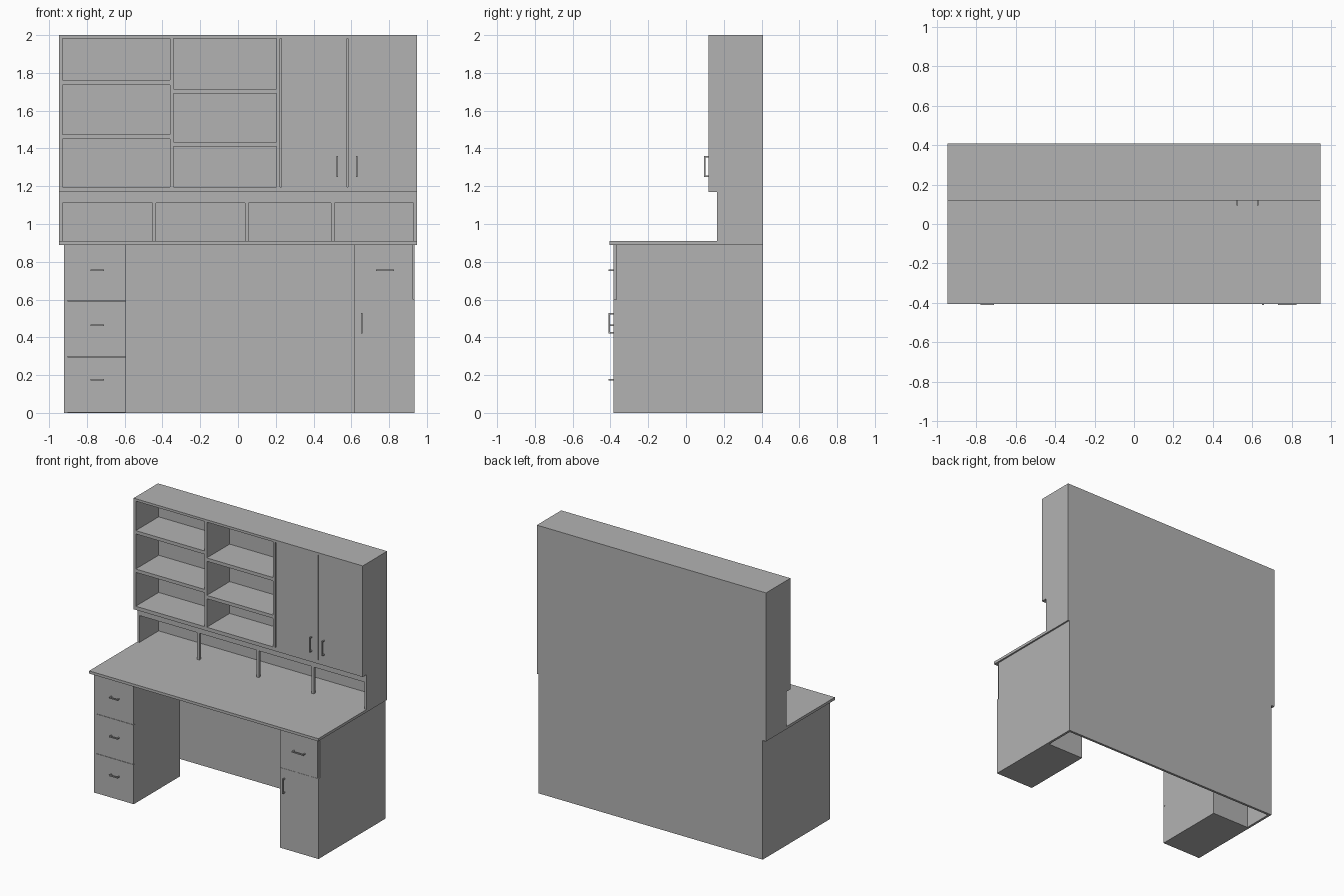
import bpy
import bmesh

old = bpy.data.objects.get("Cube")
if old:
    bpy.data.objects.remove(old, do_unlink=True)

grey = bpy.data.materials.new("plain_grey")
grey.use_nodes = True
colour = (0.45, 0.45, 0.45, 1)
grey.diffuse_color = colour
grey.node_tree.nodes["Principled BSDF"].inputs["Base Color"].default_value = colour


def add_boxes(name, boxes):
    """One object from boxes given as (x range, y range, z range)."""
    bm = bmesh.new()
    for ranges in boxes:
        cube = bmesh.ops.create_cube(bm, size=1)
        for v in cube["verts"]:
            v.co = [lo + (c + 0.5) * (hi - lo) for c, (lo, hi) in zip(v.co, ranges)]
    mesh = bpy.data.meshes.new(name)
    bm.to_mesh(mesh)
    bm.free()
    mesh.materials.append(grey)
    obj = bpy.data.objects.new(name, mesh)
    bpy.context.collection.objects.link(obj)
    return obj


def handle(name, x, z, face, length, upright):
    """Bar pull on two short posts standing out from the plane y = face."""
    r, out = 0.004, 0.025
    h = length / 2
    front = (face - out, face - out + 2 * r)
    stem = (face - out + r, face + r)
    around_x, around_z = (x - r, x + r), (z - r, z + r)
    if upright:
        boxes = [(around_x, front, (z - h, z + h))]
        boxes += [(around_x, stem, (e - r, e + r)) for e in (z - h + r, z + h - r)]
    else:
        boxes = [((x - h, x + h), front, around_z)]
        boxes += [((e - r, e + r), stem, around_z) for e in (x - h + r, x + h - r)]
    add_boxes(name, boxes)


T = 0.018           # board thickness
W = 0.947           # half width of the top and hutch
BACK = 0.408        # rear plane
FRONT = -0.385      # drawer and door faces
INNER = FRONT + T   # plane behind those faces
PED_BACK = 0.165    # rear of the pedestals
LEFT, RIGHT = -0.92, 0.935
DESK = 0.89         # underside of the worktop
TOP = 0.91          # upper side of the worktop
SHELF = 1.17        # underside of the upper hutch
HUTCH = 0.12        # front plane of the upper hutch
LOW = 0.165         # front plane of the lower hutch
GAP = 0.001

# Desk carcass
add_boxes("worktop", [((-W, W), (-0.405, BACK), (DESK, TOP))])
add_boxes("desk_back_panel", [((LEFT, RIGHT), (BACK - T, BACK), (0, DESK))])
add_boxes("drawer_side_panel", [((LEFT, LEFT + T), (FRONT, BACK - T), (0, DESK))])
add_boxes("door_side_panel", [((RIGHT - T, RIGHT), (INNER, BACK - T), (0, DESK))])
add_boxes("drawer_pedestal", [((LEFT + T, -0.593), (INNER, PED_BACK), (0, DESK))])
add_boxes("door_pedestal", [((0.615, RIGHT - T), (INNER, PED_BACK), (0, DESK))])

# Drawer fronts and pulls
step = DESK / 3
for i, name in enumerate(("bottom", "middle", "top")):
    add_boxes(name + "_drawer", [((LEFT + T, -0.593), (FRONT, INNER),
                                  (i * step + GAP, (i + 1) * step - GAP))])
    handle(name + "_drawer_handle", -0.745, 0.175 + i * 0.29, FRONT, 0.07, False)
add_boxes("side_drawer", [((0.615, RIGHT - T / 2), (FRONT, INNER), (0.6, DESK))])
handle("side_drawer_handle", 0.778, 0.755, FRONT, 0.095, False)
add_boxes("lower_door", [((0.615, RIGHT), (FRONT, INNER), (0, 0.6 - GAP))])
handle("lower_door_handle", 0.655, 0.475, FRONT, 0.11, True)

# Hutch shell
add_boxes("hutch_back_panel", [((-W, W), (BACK - T, BACK), (TOP, 2))])
add_boxes("hutch_top", [((-W, W), (HUTCH, BACK - T), (2 - T, 2))])
add_boxes("hutch_floor", [((-W, W), (HUTCH, BACK - T), (SHELF, 1.197))])
for side, x in (("right", -W), ("left", W - T)):
    add_boxes(side + "_hutch_side", [
        ((x, x + T), (HUTCH, BACK - T), (1.197, 2 - T)),
        ((x, x + T), (LOW, BACK - T), (TOP, SHELF))])

# Lower hutch front frame with slender posts
inside = W - T
add_boxes("lower_hutch_rail", [((-inside, inside), (LOW, LOW + T), (1.11, SHELF))])
add_boxes("lower_hutch_posts", [((x - T / 2, x + T / 2), (LOW, LOW + T), (TOP, 1.11))
                                for x in (-0.444, 0.047, 0.502)])

# Open shelving: dividers and staggered shelves
deep = (HUTCH, BACK - T)
add_boxes("shelf_dividers", [((a, a + T), deep, (1.197, 2 - T)) for a in (-0.36, 0.204)])
add_boxes("right_shelves", [((-inside, -0.36), deep, (z, z + 0.025)) for z in (1.45, 1.737)])
add_boxes("centre_shelves", [((-0.342, 0.204), deep, (z, z + 0.025)) for z in (1.41, 1.69)])

# Cupboard with two flush doors
for side, x0, x1, hx in (("right", 0.229, 0.577, 0.525), ("left", 0.583, W - T, 0.628)):
    add_boxes(side + "_cupboard_door", [((x0, x1), (HUTCH, HUTCH + T), (1.197, 2 - T))])
    handle(side + "_cupboard_handle", hx, 1.305, HUTCH, 0.11, True)
